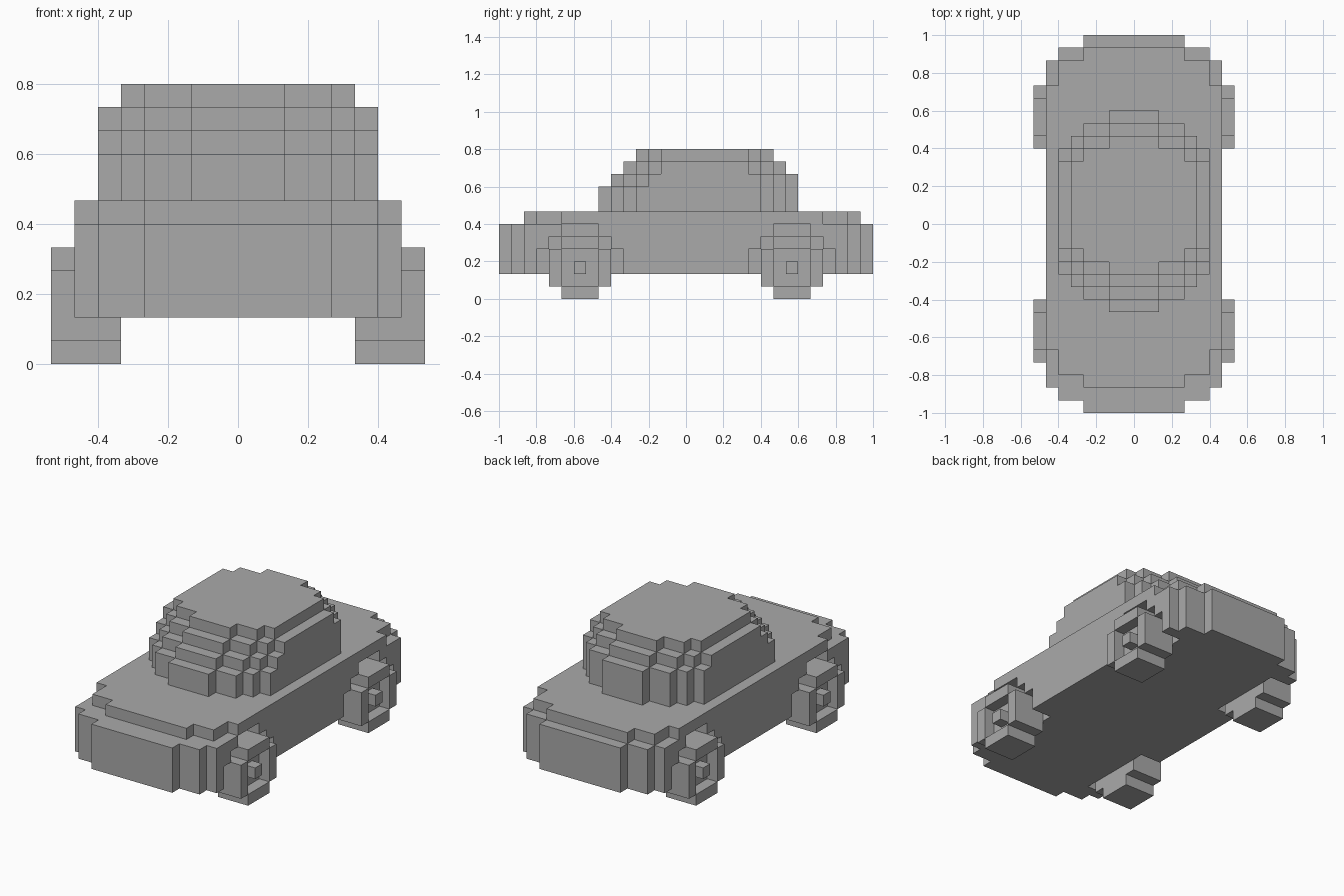
import bpy, bmesh
from mathutils import Vector

cube = bpy.data.objects.get("Cube")
if cube:
    bpy.data.objects.remove(cube, do_unlink=True)

U = 1 / 15  # size of one block

grey = bpy.data.materials.new("plain grey")
grey.use_nodes = True
grey.diffuse_color = (0.4, 0.4, 0.4, 1)
grey.node_tree.nodes["Principled BSDF"].inputs["Base Color"].default_value = (0.4, 0.4, 0.4, 1)


def add_prism(bm, outline, depth):
    """Extrude a closed outline of 3D points (in blocks) along depth."""
    face = bm.faces.new([bm.verts.new(Vector(p) * U) for p in outline])
    ext = bmesh.ops.extrude_face_region(bm, geom=[face], use_keep_orig=True)
    top = [g for g in ext["geom"] if isinstance(g, bmesh.types.BMVert)]
    bmesh.ops.translate(bm, verts=top, vec=Vector(depth) * U)


def finish(bm, name):
    bmesh.ops.recalc_face_normals(bm, faces=bm.faces)
    mesh = bpy.data.meshes.new(name)
    bm.to_mesh(mesh)
    bm.free()
    mesh.materials.append(grey)
    obj = bpy.data.objects.new(name, mesh)
    bpy.context.collection.objects.link(obj)
    return obj


def stairs(steps):
    """Turn (half width, y) steps, outermost first, into corner points."""
    pts = []
    for i, (x, y) in enumerate(steps):
        pts.append((x, y))
        if i + 1 < len(steps):
            pts.append((steps[i + 1][0], y))
    return pts


def add_slab(bm, front, back, z0, z1, notch=0):
    """Mirrored plan with stepped ends and optional wheel arch notches."""
    side = stairs(front)[::-1]
    if notch:
        x = front[0][0]
        for c in (-WHEEL_Y, WHEEL_Y):
            side += [(x, c - notch), (ARCH_X, c - notch), (ARCH_X, c + notch), (x, c + notch)]
    side += stairs(back)
    plan = side + [(-x, y) for x, y in reversed(side)]
    add_prism(bm, [(x, y, z0) for x, y in plan], (0, 0, z1 - z0))


WHEEL_Y = 8.5
ARCH_X = 5

# Lower body with stepped wheel arches
bm = bmesh.new()
back = [(7, 13), (6, 14), (4, 15)]
front = [(x, -y) for x, y in back]
for z0, z1, notch in ((2, 4, 3.5), (4, 5, 2.5), (5, 6, 1.5)):
    add_slab(bm, front, back, z0, z1, notch)
finish(bm, "lower_body")

# Hood and trunk deck
bm = bmesh.new()
add_slab(bm, [(7, -10), (6, -12), (4, -13)], [(7, 11), (6, 13), (4, 14)], 6, 7)
finish(bm, "upper_deck")

# Cabin tiers, each stepping inward
bm = bmesh.new()
widths = (6, 5, 4, 2)
for z0, z1, f, b in ((7, 9, 0, 0), (9, 10, 1, 0), (10, 11, 2, 1), (11, 12, 3, 2)):
    fs = [(w, -4 - i + f) for i, w in enumerate(widths)]
    bs = [(w, 6 + i - b) for i, w in enumerate(widths)]
    if z1 == 12:  # the roof is narrower
        fs, bs = fs[1:], bs[1:]
    add_slab(bm, fs, bs, z0, z1)
finish(bm, "cabin")


def wheel(name, sx, cy):
    """Stepped disc with a raised rim and a hub block."""
    bm = bmesh.new()

    def plate(pts, x0, x1):
        add_prism(bm, [(sx * x0, cy + y, z + 2.5) for y, z in pts], (sx * (x1 - x0), 0, 0))

    def block(y0, y1, z0, z1):
        plate([(y0, z0), (y1, z0), (y1, z1), (y0, z1)], 7, 8)

    half = [(1.5, -2.5), (1.5, -1.5), (2.5, -1.5), (2.5, 1.5), (1.5, 1.5), (1.5, 2.5)]
    plate(half + [(-y, z) for y, z in reversed(half)], 5, 7)
    for s in (-2.5, 1.5):
        block(s, s + 1, -1.5, 1.5)
        block(-1.5, 1.5, s, s + 1)
    block(-0.5, 0.5, -0.5, 0.5)
    finish(bm, name)


for side, sx in (("left", 1), ("right", -1)):
    for end, sy in (("front", -1), ("back", 1)):
        wheel(f"{end}_{side}_wheel", sx, sy * WHEEL_Y)
